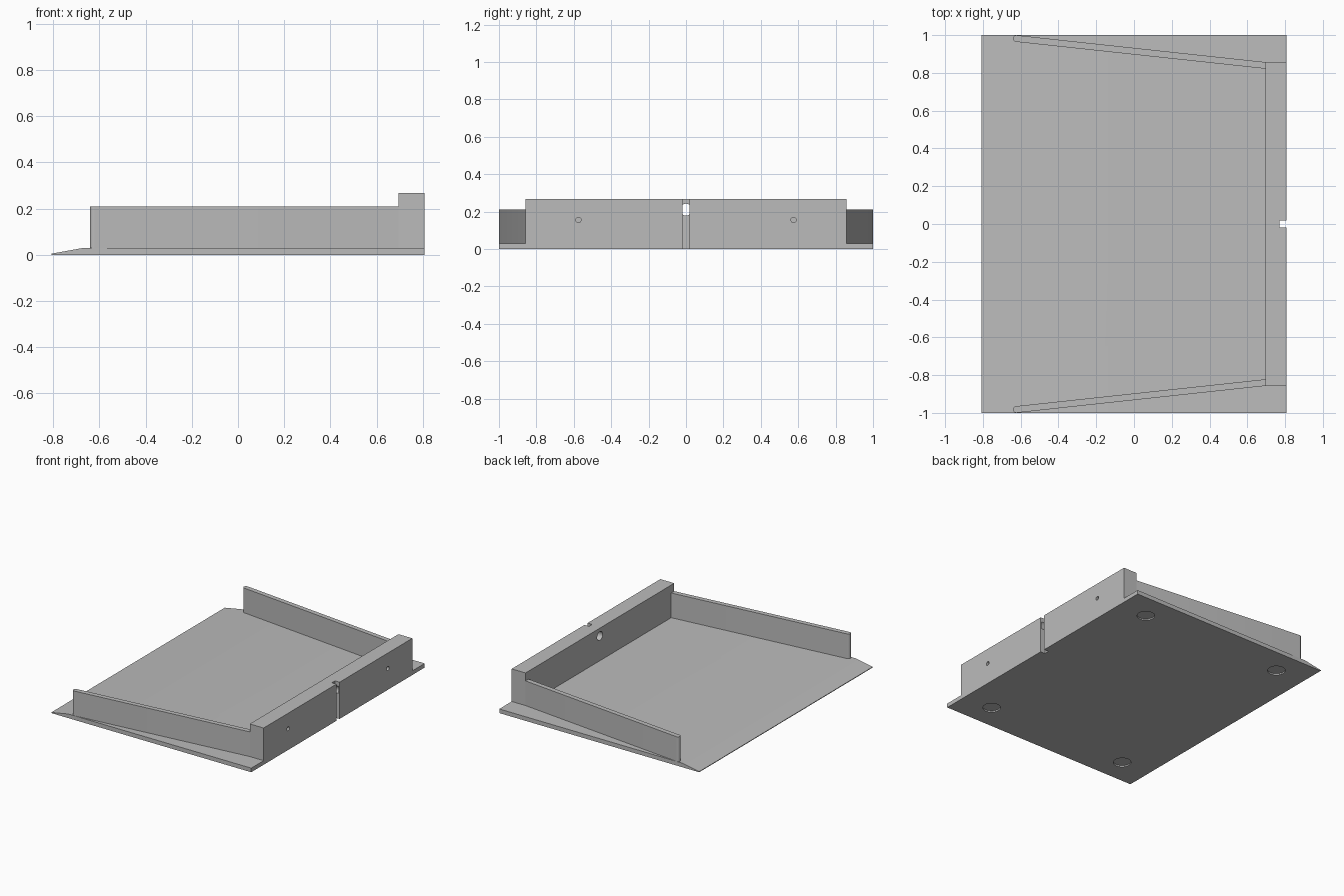
import bpy, bmesh, math
from mathutils import Vector, Matrix

cube = bpy.data.objects.get("Cube")
if cube:
    bpy.data.objects.remove(cube, do_unlink=True)

grey = bpy.data.materials.new("plain grey")
grey.use_nodes = True
colour = (0.5, 0.5, 0.5, 1)
grey.diffuse_color = colour
grey.node_tree.nodes["Principled BSDF"].inputs["Base Color"].default_value = colour

HALF_X, HALF_Y = 0.807, 1.0
FLOOR, SIDE_TOP, BACK_TOP = 0.03, 0.21, 0.268
BACK_X, BACK_Y = 0.695, 0.857


def finish(name, bm):
    bmesh.ops.recalc_face_normals(bm, faces=bm.faces)
    mesh = bpy.data.meshes.new(name)
    bm.to_mesh(mesh)
    bm.free()
    mesh.materials.append(grey)
    ob = bpy.data.objects.new(name, mesh)
    bpy.context.collection.objects.link(ob)
    return ob


def extrude(name, points, direction):
    bm = bmesh.new()
    face = bm.faces.new([bm.verts.new(p) for p in points])
    moved = bmesh.ops.extrude_face_region(bm, geom=[face])["geom"]
    bmesh.ops.translate(bm, vec=Vector(direction),
                        verts=[v for v in moved if isinstance(v, bmesh.types.BMVert)])
    return finish(name, bm)


def box(name, x0, x1, y0, y1, z0, z1):
    return extrude(name, [(x0, y0, z0), (x1, y0, z0), (x1, y1, z0), (x0, y1, z0)],
                   (0, 0, z1 - z0))


def cylinder(name, centre, radius, length, axis="Z", sides=32):
    bm = bmesh.new()
    turn = Matrix.Rotation(math.pi / 2, 4, "Y") if axis == "X" else Matrix()
    bmesh.ops.create_cone(bm, cap_ends=True, segments=sides, radius1=radius, radius2=radius,
                          depth=length, matrix=Matrix.Translation(centre) @ turn)
    return finish(name, bm)


def cut(ob, cutter):
    cutter.hide_render = True
    mod = ob.modifiers.new("cut", "BOOLEAN")
    mod.operation, mod.solver, mod.object = "DIFFERENCE", "EXACT", cutter
    bpy.context.view_layer.objects.active = ob
    bpy.ops.object.modifier_apply(modifier=mod.name)
    bpy.data.objects.remove(cutter, do_unlink=True)


def notch():
    return box("notch_cutter", 0.77, 0.9, -0.018, 0.018, -0.1, 0.4)


# Floor plate with a ramped front lip
profile = [(-HALF_X, 0), (HALF_X, 0), (HALF_X, FLOOR), (-0.67, FLOOR), (-HALF_X, 0.005)]
base = extrude("base_plate", [(x, -HALF_Y, z) for x, z in profile], (0, 2 * HALF_Y, 0))
cut(base, notch())

# Shallow round foot recesses underneath
for x in (-0.575, 0.575):
    for y in (-0.81, 0.81):
        cut(base, cylinder("foot_cutter", (x, y, 0), 0.06, 0.02))

# Back wall with cable notch, cable hole and two blind screw holes
back = box("back_wall", BACK_X, HALF_X, -BACK_Y, BACK_Y, FLOOR, BACK_TOP)
cut(back, notch())
cut(back, cylinder("cable_cutter", (0.74, 0, 0.21), 0.032, 0.12, "X"))
for y in (-0.575, 0.575):
    cut(back, cylinder("screw_cutter", (HALF_X, y, 0.155), 0.014, 0.1, "X", 24))

# Splayed side walls with a rounded front end
R = 0.0175
start, end = Vector((-0.623, 0.982, FLOOR)), Vector((BACK_X, BACK_Y - R, FLOOR))
along = (end - start).normalized()
across = Vector((-along.y, along.x, 0))
outline = [Vector((BACK_X, BACK_Y - 2 * R, FLOOR)), Vector((BACK_X, BACK_Y, FLOOR))]
for i in range(13):
    a = math.pi * i / 12
    outline.append(start + R * (math.cos(a) * across - math.sin(a) * along))
for name, side in (("left_side_wall", 1), ("right_side_wall", -1)):
    wall = extrude(name, [(p.x, side * p.y, p.z) for p in outline], (0, 0, SIDE_TOP - FLOOR))

# Smooth the round surfaces, keep the edges crisp
bpy.ops.object.select_all(action="DESELECT")
for ob in (base, back, *[bpy.data.objects[n] for n in ("left_side_wall", "right_side_wall")]):
    ob.select_set(True)
    bpy.context.view_layer.objects.active = ob
bpy.ops.object.shade_smooth_by_angle(angle=math.radians(20))
